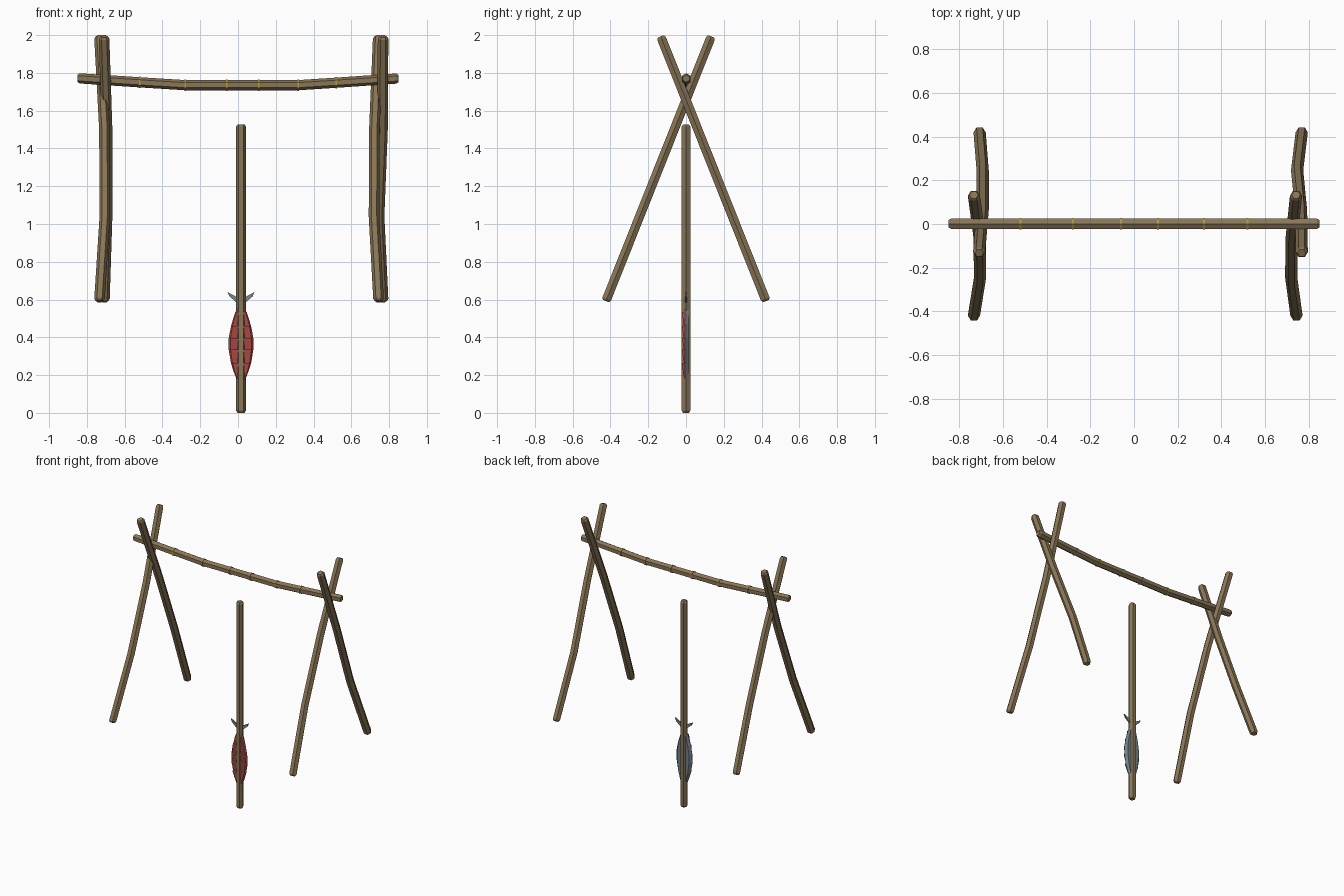
import bpy, bmesh, math
from mathutils import Vector

cube = bpy.data.objects.get("Cube")
if cube:
    bpy.data.objects.remove(cube, do_unlink=True)


def material(name, rgb):
    m = bpy.data.materials.new(name)
    m.use_nodes = True
    m.diffuse_color = (*rgb, 1)
    m.node_tree.nodes["Principled BSDF"].inputs["Base Color"].default_value = (*rgb, 1)
    return m


WOOD = material("brown wood", (0.25, 0.18, 0.092))
TWINE = material("yellow twine", (0.42, 0.31, 0.06))
SKIN = material("grey blue skin", (0.17, 0.22, 0.26))
TAIL = material("grey fin", (0.22, 0.225, 0.235))
FLESH = material("red flesh", (0.45, 0.075, 0.065))
PALE = material("pale flesh", (0.7, 0.42, 0.3))


def loft(name, rings, *mats):
    """Skin a row of equal rings and cap both ends."""
    bm = bmesh.new()
    rows = [[bm.verts.new(p) for p in ring] for ring in rings]
    n = len(rows[0])
    for a, b in zip(rows, rows[1:]):
        for i in range(n):
            j = (i + 1) % n
            bm.faces.new((a[i], a[j], b[j], b[i]))
    bm.faces.new(rows[0])
    bm.faces.new(rows[-1])
    bmesh.ops.recalc_face_normals(bm, faces=bm.faces)
    mesh = bpy.data.meshes.new(name)
    bm.to_mesh(mesh)
    bm.free()
    for m in mats:
        mesh.materials.append(m)
    ob = bpy.data.objects.new(name, mesh)
    bpy.context.collection.objects.link(ob)
    return ob


def pole(name, points, radius, corner, mat=WOOD, chamfer=0.012):
    """Six-sided stick along a path, one corner towards 'corner', ends chamfered."""
    pts = [Vector(p) for p in points]
    d = (pts[-1] - pts[0]).normalized()
    u = Vector(corner)
    u = (u - d * u.dot(d)).normalized()
    v = d.cross(u)
    stations = [(p, radius) for p in pts]
    if chamfer:
        stations[0] = (pts[0] + d * chamfer, radius)
        stations[-1] = (pts[-1] - d * chamfer, radius)
        stations = [(pts[0], radius * 0.7)] + stations + [(pts[-1], radius * 0.7)]
    rings = [[c + r * (u * math.cos(k * math.pi / 3) + v * math.sin(k * math.pi / 3))
              for k in range(6)] for c, r in stations]
    return loft(name, rings, mat)


# Crossed legs: foot side in y, then x at four heights
HEIGHTS = (0.592, 1.04, 1.5, 1.993)
LEGS = {
    "left_front_leg": (-1, (0.744, 0.72, 0.722, 0.742)),
    "left_back_leg": (1, (0.768, 0.747, 0.765, 0.768)),
    "right_front_leg": (-1, (-0.733, -0.705, -0.707, -0.733)),
    "right_back_leg": (1, (-0.707, -0.693, -0.693, -0.709)),
}
for name, (side, xs) in LEGS.items():
    path = [(x, side * (0.424 - 0.398 * (z - HEIGHTS[0])), z) for x, z in zip(xs, HEIGHTS)]
    pole(name, path, 0.028, (1, 0, 0))

# Sagging crossbeam with twine bindings
BEAM = [(-0.85, 1.771), (-0.52, 1.75), (-0.28, 1.735), (0.32, 1.735), (0.52, 1.748), (0.85, 1.77)]
pole("crossbeam", [(x, 0.001, z) for x, z in BEAM], 0.027, (0, 0, 1))


def beam_height(x):
    for (x0, z0), (x1, z1) in zip(BEAM, BEAM[1:]):
        if x <= x1:
            return z0 + (z1 - z0) * (x - x0) / (x1 - x0)


for i, x in enumerate((-0.52, -0.28, -0.06, 0.11, 0.32, 0.52)):
    z = beam_height(x)
    pole(f"twine_ring_{i + 1}", [(x - 0.004, 0.001, z), (x + 0.004, 0.001, z)],
         0.031, (0, 0, 1), TWINE, 0)

# Upright skewer
CX = 0.016
pole("skewer", [(CX, 0, 0), (CX, 0, 1.528)], 0.026, (1, 0, 0))

# Fish body: height and half width
BODY = [(0.16, 0.014), (0.2, 0.032), (0.26, 0.052), (0.34, 0.065), (0.4, 0.064),
        (0.47, 0.05), (0.53, 0.03), (0.59, 0.012)]


def half_width(z):
    for (z0, w0), (z1, w1) in zip(BODY, BODY[1:]):
        if z <= z1:
            return w0 + (w1 - w0) * (z - z0) / (z1 - z0)


loft("fish_skin", [[(CX - w, -0.006, z), (CX + w, -0.006, z),
                    (CX + 0.75 * w, 0.012, z), (CX - 0.75 * w, 0.012, z)]
                   for z, w in BODY], SKIN)

# Scored flesh: wedges with pale ledges facing up
CUTS = (0.18, 0.265, 0.335, 0.395, 0.46, 0.535)
for i, (low, high) in enumerate(zip(CUTS, CUTS[1:])):
    rings = []
    for t in (0, 0.5, 1):
        z = low + (high - low) * t
        w = half_width(z) + 0.001
        front = -0.011 - 0.011 * t
        rings.append([(CX - w, -0.005, z), (CX - 0.85 * w, front, z),
                      (CX + 0.85 * w, front, z), (CX + w, -0.005, z)])
    wedge = loft(f"flesh_slice_{i + 1}", rings, FLESH, PALE)
    for f in wedge.data.polygons:
        f.material_index = int(f.normal.z > 0.9)

# Forked tail
LOBE = [(0, 0.57), (0.018, 0.58), (0.062, 0.617), (0.071, 0.64), (0.03, 0.617), (0, 0.604)]
for name, side in (("tail_left_lobe", 1), ("tail_right_lobe", -1)):
    loft(name, [[(CX + side * x, y, z) for x, z in LOBE] for y in (-0.005, 0.005)], TAIL)
